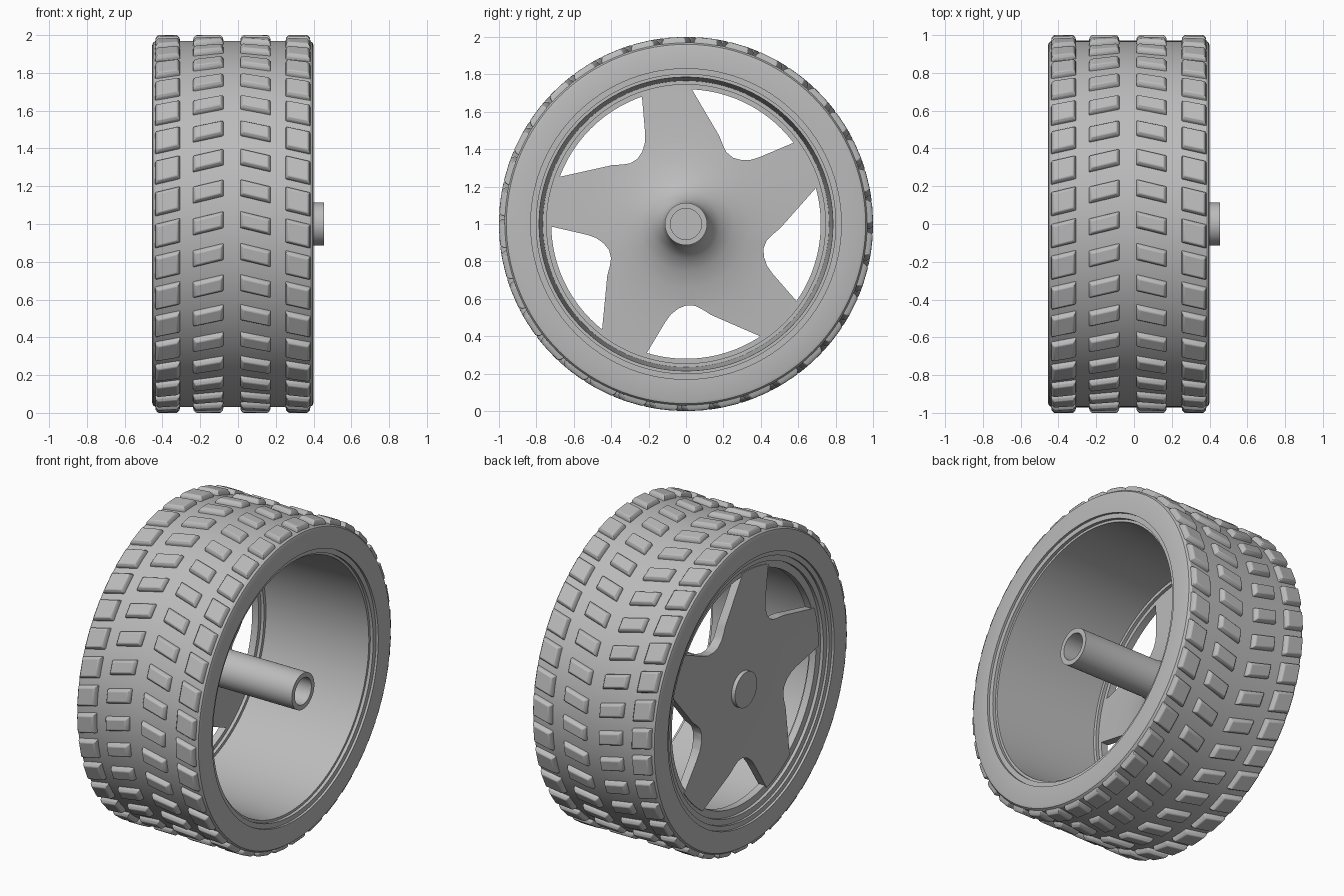
import bpy
import bmesh
from math import sin, cos, pi, radians

cube = bpy.data.objects.get("Cube")
if cube:
    bpy.data.objects.remove(cube, do_unlink=True)

grey = bpy.data.materials.new("plain_grey")
grey.use_nodes = True
GREY = (0.5, 0.5, 0.5, 1)
grey.diffuse_color = GREY
grey.node_tree.nodes["Principled BSDF"].inputs["Base Color"].default_value = GREY


def on_wheel(x, r, a):
    """Point at radius r and angle a about the axle, which runs along x."""
    return (x, r * cos(a), 1 + r * sin(a))


def make_object(name, bm):
    bmesh.ops.recalc_face_normals(bm, faces=bm.faces)
    mesh = bpy.data.meshes.new(name)
    bm.to_mesh(mesh)
    bm.free()
    mesh.materials.append(grey)
    obj = bpy.data.objects.new(name, mesh)
    bpy.context.collection.objects.link(obj)
    return obj


def activate(obj):
    bpy.ops.object.select_all(action='DESELECT')
    obj.select_set(True)
    bpy.context.view_layer.objects.active = obj


def smooth(obj, angle=30):
    activate(obj)
    bpy.ops.object.shade_smooth_by_angle(angle=radians(angle))


def lathe(name, profile, steps=120):
    """Revolve a closed (x, radius) profile about the axle."""
    bm = bmesh.new()
    rings = [[bm.verts.new(on_wheel(x, r, 2 * pi * i / steps)) for x, r in profile]
             for i in range(steps)]
    n = len(profile)
    for i in range(steps):
        a, b = rings[i], rings[(i + 1) % steps]
        for j in range(n):
            k = (j + 1) % n
            bm.faces.new((a[j], a[k], b[k], b[j]))
    bmesh.ops.remove_doubles(bm, verts=bm.verts, dist=0.00001)
    bmesh.ops.dissolve_degenerate(bm, edges=bm.edges, dist=0.00001)
    return make_object(name, bm)


# Tyre carcass
smooth(lathe("tyre", [
    (-0.455, 0.83), (-0.455, 0.945), (-0.45, 0.96), (-0.435, 0.97),
    (0.38, 0.97), (0.395, 0.96), (0.40, 0.945), (0.40, 0.83)]))

# Rim barrel with stepped lips
smooth(lathe("rim", [
    (0.385, 0.85), (0.385, 0.80), (0.365, 0.80), (0.365, 0.785),
    (-0.34, 0.765), (-0.34, 0.745), (-0.36, 0.745), (-0.36, 0.72),
    (-0.405, 0.72), (-0.405, 0.765), (-0.425, 0.765), (-0.425, 0.80),
    (-0.44, 0.80), (-0.44, 0.85)]))

# Dished spoke plate with flared hub, hollow axle tube and outer boss
spokes = lathe("spokes_and_axle", [
    (-0.42, 0), (-0.42, 0.11), (-0.395, 0.11), (-0.395, 0.335),
    (-0.40, 0.45), (-0.405, 0.58), (-0.41, 0.74), (-0.36, 0.74),
    (-0.352, 0.58), (-0.342, 0.45), (-0.325, 0.34), (-0.30, 0.25),
    (-0.26, 0.18), (-0.20, 0.13), (-0.12, 0.113),
    (0.455, 0.113), (0.455, 0.083), (-0.2, 0.083), (-0.2, 0)])

# Five windows cut between the spokes, (outward, sideways) outline
outline = [(0.70, -0.35), (0.50, -0.185), (0.465, -0.15), (0.44, -0.105),
           (0.43, -0.06), (0.44, -0.015), (0.465, 0.02), (0.50, 0.06), (0.70, 0.38)]
bm = bmesh.new()
for i in range(5):
    a = radians(62.5 + 72 * i)
    loop = [bm.verts.new((-0.6, d * cos(a) - t * sin(a), 1 + d * sin(a) + t * cos(a)))
            for d, t in outline]
    # outer corners pushed past the plate edge
    tip = bm.verts.new((-0.6, 0.9 * cos(a), 1 + 0.9 * sin(a)))
    face = bm.faces.new(loop + [tip])
    ext = bmesh.ops.extrude_face_region(bm, geom=[face])
    moved = [v for v in ext["geom"] if isinstance(v, bmesh.types.BMVert)]
    bmesh.ops.translate(bm, verts=moved, vec=(0.5, 0, 0))
cutter = make_object("window_cutter", bm)
cutter.hide_render = True
cut = spokes.modifiers.new("windows", 'BOOLEAN')
cut.operation = 'DIFFERENCE'
cut.solver = 'EXACT'
cut.object = cutter
activate(spokes)
bpy.ops.object.modifier_apply(modifier=cut.name)
bpy.data.objects.remove(cutter, do_unlink=True)
smooth(spokes)

# Tread blocks in a chevron: (x start, x end, block length along the tread)
MID, SLANT, COUNT = -0.03, 0.25, 36
rows = [(-0.44, -0.305, 0.135), (-0.24, -0.075, 0.095),
        (0.01, 0.175, 0.095), (0.25, 0.385, 0.135)]
bm = bmesh.new()
for x0, x1, length in rows:
    for i in range(COUNT):
        centre = pi - 2 * pi * i / COUNT - 0.035
        layers = []
        for r, inset in ((0.955, 0), (0.985, 0.004), (1.0, 0.016)):
            layer = []
            for x, side in ((x0 + inset, -1), (x1 - inset, -1),
                            (x1 - inset, 1), (x0 + inset, 1)):
                a = centre + side * (length / 2 - inset) + SLANT * abs(x - MID)
                layer.append(bm.verts.new(on_wheel(x, r, a)))
            layers.append(layer)
        bm.faces.new(layers[0])
        bm.faces.new(layers[-1])
        for lo, hi in zip(layers, layers[1:]):
            for j in range(4):
                k = (j + 1) % 4
                bm.faces.new((lo[j], lo[k], hi[k], hi[j]))
treads = make_object("tread_blocks", bm)
bevel = treads.modifiers.new("soft_edges", 'BEVEL')
bevel.width = 0.005
bevel.segments = 2
bevel.limit_method = 'ANGLE'
smooth(treads, 50)
